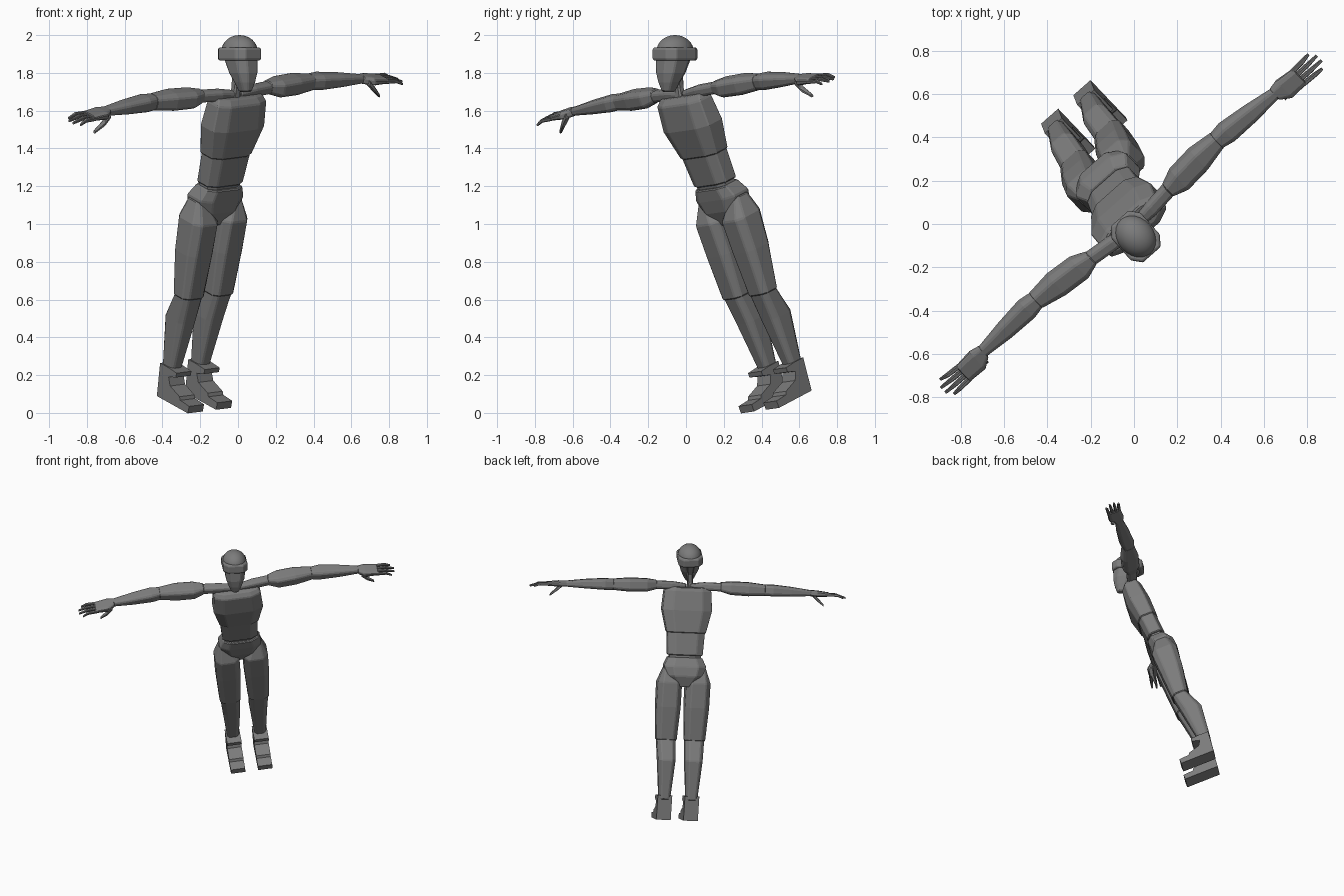
import bpy, bmesh, math
from mathutils import Matrix, Vector

cube = bpy.data.objects.get("Cube")
if cube:
    bpy.data.objects.remove(cube, do_unlink=True)

grey = bpy.data.materials.new("mannequin grey")
grey.use_nodes = True
grey.diffuse_color = (0.2, 0.2, 0.2, 1)
grey.node_tree.nodes["Principled BSDF"].inputs["Base Color"].default_value = (0.2, 0.2, 0.2, 1)


def frame(across, up, origin):
    """Matrix whose columns are across, back and up."""
    x = Vector(across).normalized()
    y = Vector(up).cross(x).normalized()
    z = x.cross(y)
    return Matrix.Translation(origin) @ Matrix((x, y, z)).transposed().to_4x4()


# Leaning body frame (origin at the neck base) and an upright head frame
BODY = frame((0.746, 0.659, 0.095), (0.165, -0.337, 0.927), (0, -0.02, 1.68))
HEAD = frame((0.75, 0.66, 0), (0, 0, 1), (0.008, -0.058, 0))


def finish(name, bm, mat, side=1, bevel=0.0, smooth=False):
    bm.transform(mat @ Matrix.Diagonal((side, 1, 1, 1)))
    bmesh.ops.recalc_face_normals(bm, faces=bm.faces)
    if bevel:
        edges = [e for e in bm.edges if e.calc_face_angle(0) > math.radians(20)]
        bmesh.ops.bevel(bm, geom=edges, offset=bevel, segments=1,
                        affect='EDGES', clamp_overlap=True)
    for f in bm.faces:
        f.smooth = smooth
    mesh = bpy.data.meshes.new(name)
    bm.to_mesh(mesh)
    bm.free()
    mesh.materials.append(grey)
    ob = bpy.data.objects.new(name, mesh)
    bpy.context.collection.objects.link(ob)
    return ob


def loft(name, secs, axis='z', k=0.6, mat=BODY, side=1, bevel=0.006):
    """Eight-sided loft; each section is (along, centre u, centre v, half u, half v)."""
    bm = bmesh.new()
    rings = []
    for a, cu, cv, hu, hv in secs:
        ring = []
        for u, v in ((1, -k), (1, k), (k, 1), (-k, 1), (-1, k), (-1, -k), (-k, -1), (k, -1)):
            p, q = cu + u * hu, cv + v * hv
            ring.append(bm.verts.new((p, q, a) if axis == 'z' else (a, p, q)))
        rings.append(ring)
    for r0, r1 in zip(rings, rings[1:]):
        for i in range(8):
            j = (i + 1) % 8
            bm.faces.new((r0[i], r0[j], r1[j], r1[i]))
    bm.faces.new(rings[0])
    bm.faces.new(rings[-1])
    return finish(name, bm, mat, side, bevel)


def extrude_x(name, profile, x0, x1, side=1, bevel=0.0):
    """Side profile of (back, up) points, pushed across the body."""
    bm = bmesh.new()
    a = [bm.verts.new((x0, y, z)) for y, z in profile]
    b = [bm.verts.new((x1, y, z)) for y, z in profile]
    n = len(profile)
    bm.faces.new(a)
    bm.faces.new(b)
    for i in range(n):
        j = (i + 1) % n
        bm.faces.new((a[i], a[j], b[j], b[i]))
    return finish(name, bm, BODY, side, bevel)


# Torso
loft("chest", [(0, 0, 0.01, 0.155, 0.055), (-0.03, 0, 0, 0.172, 0.075),
               (-0.17, 0, 0, 0.182, 0.088), (-0.335, 0, 0.01, 0.143, 0.075)])
loft("abdomen", [(-0.32, 0, 0.01, 0.138, 0.07), (-0.5, 0, 0.015, 0.128, 0.068)])
loft("waist", [(-0.49, 0, 0.015, 0.115, 0.058), (-0.54, 0, 0.015, 0.115, 0.058)], bevel=0)
loft("pelvis", [(-0.515, 0, 0.015, 0.125, 0.075), (-0.58, 0, 0.03, 0.155, 0.09),
                (-0.65, 0, 0.035, 0.13, 0.09), (-0.73, 0, 0.03, 0.055, 0.06)])

# Head: tapered face, brow band, smooth skull and thin neck
loft("face", [(1.9, 0, -0.005, 0.08, 0.095), (1.8, 0, -0.03, 0.066, 0.075),
              (1.75, 0, -0.042, 0.048, 0.055), (1.7, 0, -0.046, 0.026, 0.035)],
     mat=HEAD, k=0.5)
loft("brow_band", [(1.865, 0, 0, 0.084, 0.104), (1.875, 0, 0, 0.09, 0.112),
                   (1.925, 0, 0, 0.09, 0.112), (1.935, 0, 0, 0.084, 0.104)],
     mat=HEAD, bevel=0.004)
bm = bmesh.new()
bmesh.ops.create_uvsphere(bm, u_segments=24, v_segments=16, radius=1)
bm.transform(Matrix.Translation((0, 0, 1.915)) @ Matrix.Diagonal((0.087, 0.107, 0.085, 1)))
finish("skull", bm, HEAD, smooth=True)
loft("neck", [(1.64, 0, 0.045, 0.032, 0.028), (1.72, 0, 0.03, 0.02, 0.02),
              (1.78, 0, 0.02, 0.022, 0.025), (1.87, 0, 0.03, 0.04, 0.05)],
     mat=HEAD, bevel=0)

foot_profile = [(0.052, -1.53), (-0.02, -1.53), (-0.085, -1.535), (-0.085, -1.56),
                (-0.03, -1.577), (-0.055, -1.62), (-0.14, -1.648), (-0.15, -1.665),
                (-0.225, -1.67), (-0.225, -1.71), (0.03, -1.71)]

for side, label in ((1, "left"), (-1, "right")):
    # Leg
    loft(label + "_thigh", [(-0.59, 0.125, 0.03, 0.03, 0.05), (-0.7, 0.105, 0.015, 0.089, 0.095),
                            (-0.88, 0.105, 0.005, 0.089, 0.085),
                            (-1.125, 0.105, -0.018, 0.076, 0.06)], side=side)
    loft(label + "_shin", [(-1.115, 0.105, -0.018, 0.07, 0.055), (-1.27, 0.1, 0.018, 0.064, 0.075),
                           (-1.56, 0.1, 0.012, 0.041, 0.042)], side=side)
    extrude_x(label + "_foot", foot_profile, 0.047, 0.153, side)

    # Arm
    loft(label + "_collar", [(0.015, 0.01, 0.0, 0.025, 0.025), (0.12, 0.02, 0.008, 0.035, 0.03),
                             (0.25, 0.035, 0.008, 0.035, 0.03)], 'x', side=side)
    loft(label + "_upper_arm", [(0.235, 0.035, 0.01, 0.035, 0.033), (0.31, 0.037, 0.004, 0.062, 0.048),
                                (0.44, 0.048, 0.002, 0.062, 0.05),
                                (0.565, 0.055, 0.0, 0.042, 0.04)], 'x', side=side)
    loft(label + "_forearm", [(0.555, 0.055, 0.0, 0.04, 0.04), (0.62, 0.053, 0.0, 0.052, 0.042),
                              (0.76, 0.044, -0.004, 0.044, 0.034),
                              (0.91, 0.035, -0.01, 0.028, 0.021)], 'x', side=side)
    # Hand
    loft(label + "_palm", [(0.9, 0.033, -0.01, 0.032, 0.022), (0.95, 0.02, -0.012, 0.056, 0.022),
                           (1.045, 0.015, -0.016, 0.05, 0.014)], 'x', side=side, bevel=0.004)
    for n, finger in enumerate(("index", "middle", "ring", "little")):
        o = n - 1.5
        tip = 1.168 - 0.012 * o * o
        y = 0.015 + 0.027 * o
        loft(f"{label}_{finger}_finger",
             [(1.03, y, -0.016, 0.011, 0.011), (1.1, y + 0.003 * o, -0.018, 0.01, 0.01),
              (tip, y + 0.006 * o - 0.004, -0.036, 0.006, 0.006)], 'x', side=side, bevel=0)
    loft(label + "_thumb", [(0.92, -0.01, -0.018, 0.016, 0.014), (0.96, -0.02, -0.055, 0.014, 0.014),
                            (1.01, -0.016, -0.098, 0.008, 0.008)], 'x', side=side, bevel=0)
